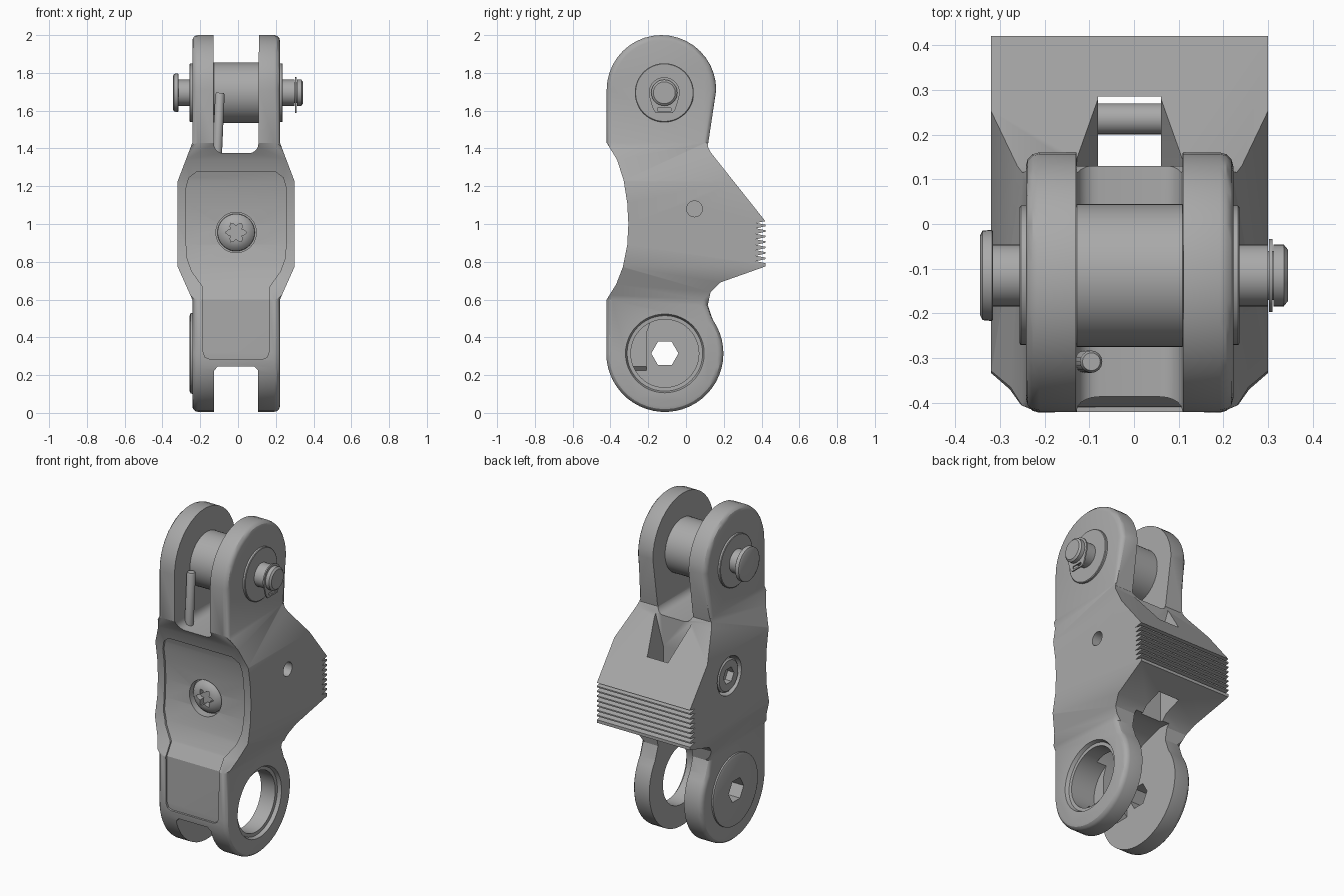
import bpy, bmesh
from math import sin, cos, pi, radians

cube = bpy.data.objects.get("Cube")
if cube:
    bpy.data.objects.remove(cube)

steel = bpy.data.materials.new("grey steel")
steel.use_nodes = True
GREY = (0.4, 0.4, 0.4, 1)
steel.diffuse_color = GREY
steel.node_tree.nodes["Principled BSDF"].inputs["Base Color"].default_value = GREY
parts = []


def place(axis, t, u, v):
    return {"X": (t, u, v), "Y": (u, t, v), "Z": (u, v, t)}[axis]


def skin(name, axis, rings):
    """Solid through a row of (position, outline) rings, capped at both ends."""
    bm = bmesh.new()
    rows = [[bm.verts.new(place(axis, t, u, v)) for u, v in pts] for t, pts in rings]
    for a, b in zip(rows, rows[1:]):
        for i in range(len(a)):
            j = (i + 1) % len(a)
            bm.faces.new((a[i], a[j], b[j], b[i]))
    bm.faces.new(rows[0])
    bm.faces.new(rows[-1])
    bmesh.ops.recalc_face_normals(bm, faces=bm.faces)
    mesh = bpy.data.meshes.new(name)
    bm.to_mesh(mesh)
    bm.free()
    mesh.materials.append(steel)
    ob = bpy.data.objects.new(name, mesh)
    bpy.context.collection.objects.link(ob)
    return ob


def prism(name, axis, pts, a, b):
    return skin(name, axis, [(a, pts), (b, pts)])


def arc(u, v, r, start, end, n):
    angles = [radians(start + (end - start) * i / n) for i in range(n + 1)]
    return [(u + r * cos(t), v + r * sin(t)) for t in angles]


def turn(name, axis, centre, profile, n=40):
    return skin(name, axis, [(t, arc(*centre, r, 0, 360, n)[:-1]) for t, r in profile])


def mirrored(half):
    return half + [(-x, z) for x, z in reversed(half)]


def boolean(ob, cutter, mode="DIFFERENCE"):
    mod = ob.modifiers.new("cut", "BOOLEAN")
    mod.operation, mod.object, mod.solver = mode, cutter, "EXACT"
    bpy.context.view_layer.objects.active = ob
    bpy.ops.object.modifier_apply(modifier=mod.name)
    bpy.data.objects.remove(cutter)


def keep(ob):
    parts.append(ob)
    return ob


TOP = (-0.115, 1.695)      # upper pin axis (y, z)
LOW = (-0.112, 0.315)      # lower bore axis
SIDE = (0.045, 1.08)       # side screw axis
FRONT = (0, 0.955)         # front screw axis (x, z)

# Side profile of the body with the toothed back edge
teeth = []
for i in range(8):
    z = 0.785 + i * 0.029
    teeth += [(0.42, z), (0.42, z + 0.008), (0.37, z + 0.018)]
side = (arc(*LOW, 0.31, 180, 395, 30)
        + [(0.115, 0.57), (0.13, 0.64), (0.18, 0.69), (0.42, 0.775)]
        + teeth + [(0.42, 1.015), (0.13, 1.38), (0.115, 1.41)]
        + arc(-0.13, 1.71, 0.29, 0, 180, 20)
        + [(-0.42, 1.43), (-0.365, 1.34), (-0.33, 1.23), (-0.311, 1.11), (-0.305, 1.0),
           (-0.311, 0.89), (-0.335, 0.77), (-0.37, 0.68), (-0.42, 0.6)])
outline = mirrored([(0.232, -0.1), (0.232, 0.6), (0.31, 0.775),
                    (0.31, 1.225), (0.232, 1.43), (0.232, 2.1)])
body = keep(prism("link_body", "X", side, -0.4, 0.4))
boolean(body, prism("silhouette", "Y", outline, -0.7, 0.7), "INTERSECT")

# Round the outer rims of the four ears
bm = bmesh.new()
bm.from_mesh(body.data)
rims = [e for e in bm.edges
        if len(e.link_faces) == 2 and e.calc_face_angle(0) > 0.9
        and all(abs(abs(v.co.x) - 0.232) < 0.002 and (v.co.z > 1.42 or v.co.z < 0.61)
                for v in e.verts)]
bmesh.ops.bevel(bm, geom=rims, offset=0.03, segments=3, profile=0.5,
                affect="EDGES", clamp_overlap=False)
bm.to_mesh(body.data)
bm.free()

# Recessed front panel that follows the concave face
panel = mirrored([(0.14, 0.285), (0.165, 0.295), (0.175, 0.325), (0.178, 0.67),
                  (0.235, 0.75), (0.26, 0.82), (0.265, 0.9), (0.265, 1.19),
                  (0.25, 1.245), (0.21, 1.275)])
recess = prism("panel_cutter", "Y", panel, -0.6, -0.15)
floor = prism("panel_floor", "X", [(y + 0.012, z) for y, z in side], -0.5, 0.5)
boolean(recess, floor)
boolean(body, recess)

# Slot between the upper ears, with rounded floor corners
slot = mirrored([(0.121, 2.2), (0.118, 1.44)] + arc(0.068, 1.425, 0.05, 0, -90, 5))
boolean(body, prism("upper_slot", "Y", slot, -0.7, 0.7))

# Funnel-shaped shaft down through the back of the body
shaft = mirrored([(0.118, 1.6), (0.118, 1.36), (0.07, 1.19), (0.07, 0.5)])
boolean(body, prism("shaft", "Y", shaft, 0.13, 0.285))

# Slot between the lower ears, closed at the front by a web
chamber = [(-0.21, -0.1), (0.5, -0.1), (0.5, 0.62), (0.07, 0.665),
           (-0.08, 0.62), (-0.17, 0.53), (-0.21, 0.42)]
boolean(body, prism("lower_slot", "X", chamber, -0.116, 0.116))
mouth = mirrored([(0.116, -0.1), (0.116, 0.225), (0.096, 0.246)])
boolean(body, prism("lower_mouth", "Y", mouth, -0.7, -0.1))

# Lower bore with a stepped rim on the left, hexagon hole on the right
boolean(body, turn("bore", "X", LOW, [(0.05, 0.18), (0.21, 0.18), (0.211, 0.2), (0.25, 0.216)], 48))
cover = keep(turn("lower_cover", "X", LOW, [(-0.246, 0.2), (-0.241, 0.213), (-0.22, 0.215)], 48))
for ob in (body, cover):
    boolean(ob, turn("hexagon", "X", LOW, [(-0.4, 0.072), (-0.05, 0.072)], 6))

# Side screw: small hole on the left, socket plug on the right
boolean(body, turn("side_hole", "X", SIDE, [(0.2, 0.042), (0.4, 0.042)], 24))
boolean(body, turn("plug_seat", "X", SIDE, [(-0.4, 0.115), (-0.25, 0.115)]))
plug = keep(turn("side_screw", "X", SIDE, [(-0.306, 0.09), (-0.298, 0.1), (-0.24, 0.1)]))
boolean(plug, turn("socket", "X", SIDE, [(-0.4, 0.05), (-0.265, 0.05)], 6))

# Front screw: domed head with a star socket
boolean(body, turn("screw_seat", "Y", FRONT, [(-0.5, 0.107), (-0.255, 0.107)]))
screw = keep(turn("front_screw", "Y", FRONT,
                  [(-0.306, 0.03), (-0.303, 0.055), (-0.293, 0.08), (-0.272, 0.098), (-0.24, 0.1)]))
star = [(FRONT[0] + r * cos(i * pi / 12), FRONT[1] + r * sin(i * pi / 12))
        for i in range(24) for r in [0.045 + 0.012 * cos(i * pi / 2)]]
boolean(screw, prism("star", "Y", star, -0.5, -0.27))

# Upper roller, ear bushings and clevis pin
keep(turn("roller", "X", TOP, [(-0.125, 0.15), (-0.118, 0.16), (0.118, 0.16), (0.125, 0.15)], 48))
for s, label in ((1, "left"), (-1, "right")):
    keep(turn(label + "_bushing", "X", TOP,
              [(s * 0.2, 0.156), (s * 0.243, 0.156), (s * 0.246, 0.152)], 48))
keep(turn("clevis_pin", "X", TOP,
          [(-0.335, 0.088), (-0.329, 0.1), (-0.308, 0.102), (-0.305, 0.098), (-0.305, 0.069),
           (0.31, 0.069), (0.31, 0.055), (0.322, 0.055), (0.322, 0.069),
           (0.345, 0.069), (0.354, 0.058)]))

# Retaining clip with a hanging tab
tab = (arc(*TOP, 0.082, -20, 200, 16)
       + [(TOP[0] - 0.06, 1.61), (TOP[0] - 0.045, 1.588),
          (TOP[0] + 0.045, 1.588), (TOP[0] + 0.06, 1.61)])
clip = keep(prism("retaining_clip", "X", tab, 0.312, 0.32))
eye = [(TOP[0] + u, z) for u, z in mirrored([(0.035, 1.598), (0.035, 1.615)])]
boolean(clip, prism("clip_eye", "X", eye, 0.25, 0.4))

# Cross bar in the shaft and the slim guide rod beside the roller
keep(turn("cross_bar", "X", (0.235, 0.9), [(-0.1, 0.035), (0.1, 0.035)], 20))
rod = keep(turn("guide_rod", "Z", (0, 0), [(-0.03, 0.025), (0.315, 0.025), (0.325, 0.02)], 16))
rod.location = (-0.1, -0.308, 1.37)
rod.rotation_euler.y = 0.045

# Smooth shading and centring
bpy.ops.object.select_all(action="DESELECT")
for ob in parts:
    ob.location.x -= 0.01
    ob.select_set(True)
bpy.context.view_layer.objects.active = body
bpy.ops.object.shade_smooth_by_angle(angle=radians(30))
